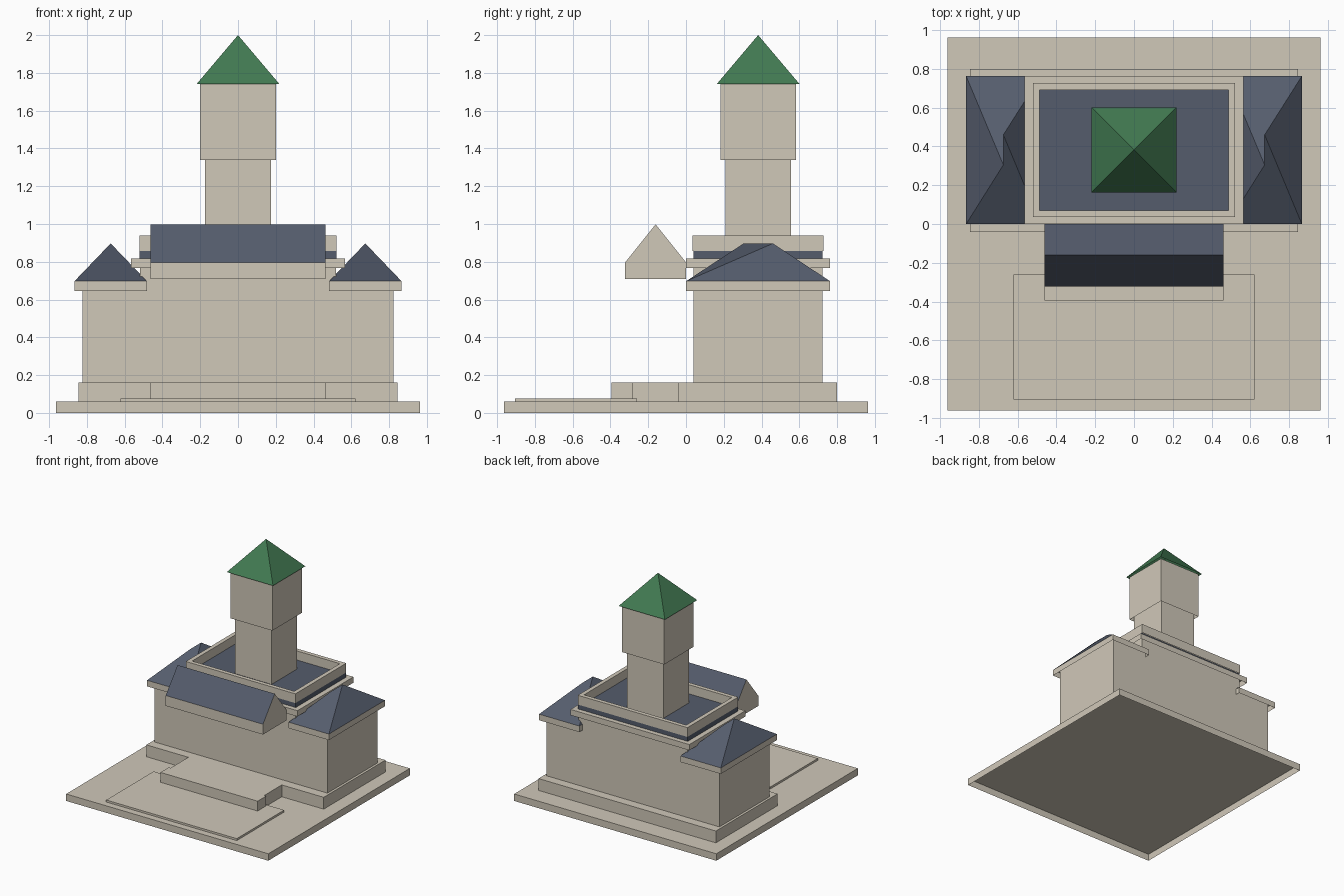
import bpy
import bmesh

cube = bpy.data.objects.get("Cube")
if cube:
    bpy.data.objects.remove(cube, do_unlink=True)


def material(name, rgb):
    m = bpy.data.materials.new(name)
    m.use_nodes = True
    m.diffuse_color = (*rgb, 1)
    m.node_tree.nodes["Principled BSDF"].inputs["Base Color"].default_value = (*rgb, 1)
    return m


STONE = material("warm stone", (0.63, 0.58, 0.485))
SLATE = material("blue slate", (0.089, 0.107, 0.15))
GREEN = material("green copper", (0.054, 0.195, 0.084))


def finish(name, bm, *mats):
    bmesh.ops.recalc_face_normals(bm, faces=bm.faces)
    mesh = bpy.data.meshes.new(name)
    bm.to_mesh(mesh)
    bm.free()
    for m in mats:
        mesh.materials.append(m)
    obj = bpy.data.objects.new(name, mesh)
    bpy.context.collection.objects.link(obj)
    return obj


def box_mesh(x, y, z):
    """Hollow block: four walls and a top, open underneath."""
    bm = bmesh.new()
    bmesh.ops.create_cube(bm, size=1)
    for v in bm.verts:
        v.co = [r[0] if c < 0 else r[1] for c, r in zip(v.co, (x, y, z))]
    bottom = min(bm.faces, key=lambda f: f.calc_center_median().z)
    bmesh.ops.delete(bm, geom=[bottom], context='FACES_ONLY')
    return bm


def box(name, x, y, z, mat=STONE):
    return finish(name, box_mesh(x, y, z), mat)


def sym(half):
    return (-half, half)


def eaves(bm, x, y, z):
    """Four base corners, counter-clockwise from front left."""
    return [bm.verts.new((x[i], y[j], z)) for i, j in ((0, 0), (1, 0), (1, 1), (0, 1))]


# Ground slab, forecourt, plinth and entrance step
box("ground_slab", sym(0.963), sym(0.963), (0, 0.06))
box("forecourt", sym(0.622), (-0.905, -0.26), (0.06, 0.077))
box("plinth", sym(0.845), (-0.04, 0.80), (0.06, 0.162))
box("entrance_step", sym(0.463), (-0.394, -0.28), (0.06, 0.162))
box("entrance_landing", sym(0.445), (-0.28, -0.04), (0.06, 0.162))

# Main building and its raised centre, running up inside the eaves
box("main_walls", sym(0.824), (0.04, 0.722), (0.162, 0.69))
box("centre_walls", sym(0.52), (0.04, 0.722), (0.69, 0.81))
box("cornice", sym(0.566), (0, 0.763), (0.768, 0.818))
box("roof_band", sym(0.522), (0.04, 0.722), (0.818, 0.858), SLATE)

# Parapet ring: inset the top and sink it to form the slate floor
bm = box_mesh(sym(0.522), (0.035, 0.727), (0.858, 0.938))
top = max(bm.faces, key=lambda f: f.calc_center_median().z)
for width in (0.05, 0.0005):
    bmesh.ops.inset_region(bm, faces=[top], thickness=width)
for v in top.verts:
    v.co.z = 0.86
top.material_index = 1
finish("parapet", bm, STONE, SLATE)

# Wing eaves and hipped roofs, with the ridge running front to back
for side, x in (("right", (-0.866, -0.482)), ("left", (0.482, 0.866))):
    y = (0, 0.763)
    box(side + "_wing_eaves", x, y, (0.645, 0.697))
    bm = bmesh.new()
    a, b, c, d = eaves(bm, x, y, 0.697)
    mid = sum(x) / 2
    p = bm.verts.new((mid, 0.305, 0.897))
    q = bm.verts.new((mid, 0.46, 0.897))
    for f in ((a, b, q, p), (b, c, q), (c, d, p, q), (d, a, p)):
        bm.faces.new(f)
    finish(side + "_wing_roof", bm, SLATE)

# Front gable: stone ends, slate slopes
box("gable_base", sym(0.463), (-0.322, 0), (0.708, 0.797))
bm = bmesh.new()
a, b, c, d = eaves(bm, sym(0.463), (-0.322, 0), 0.797)
p, q = (bm.verts.new((x, -0.161, 0.998)) for x in sym(0.463))
for f in ((a, b, q, p), (c, d, p, q), (b, c, q), (d, a, p)):
    bm.faces.new(f).material_index = 1 if p in f and q in f else 0
finish("gable_roof", bm, STONE, SLATE)

# Tower with wider top stage and pyramid roof
box("tower_shaft", sym(0.174), (0.21, 0.556), (0.86, 1.37))
box("tower_top", sym(0.20), (0.182, 0.582), (1.34, 1.74))
bm = bmesh.new()
base = eaves(bm, sym(0.22), (0.162, 0.602), 1.74)
tip = bm.verts.new((0, 0.382, 2.0))
for i in range(4):
    bm.faces.new((base[i], base[(i + 1) % 4], tip))
finish("tower_roof", bm, GREEN)
